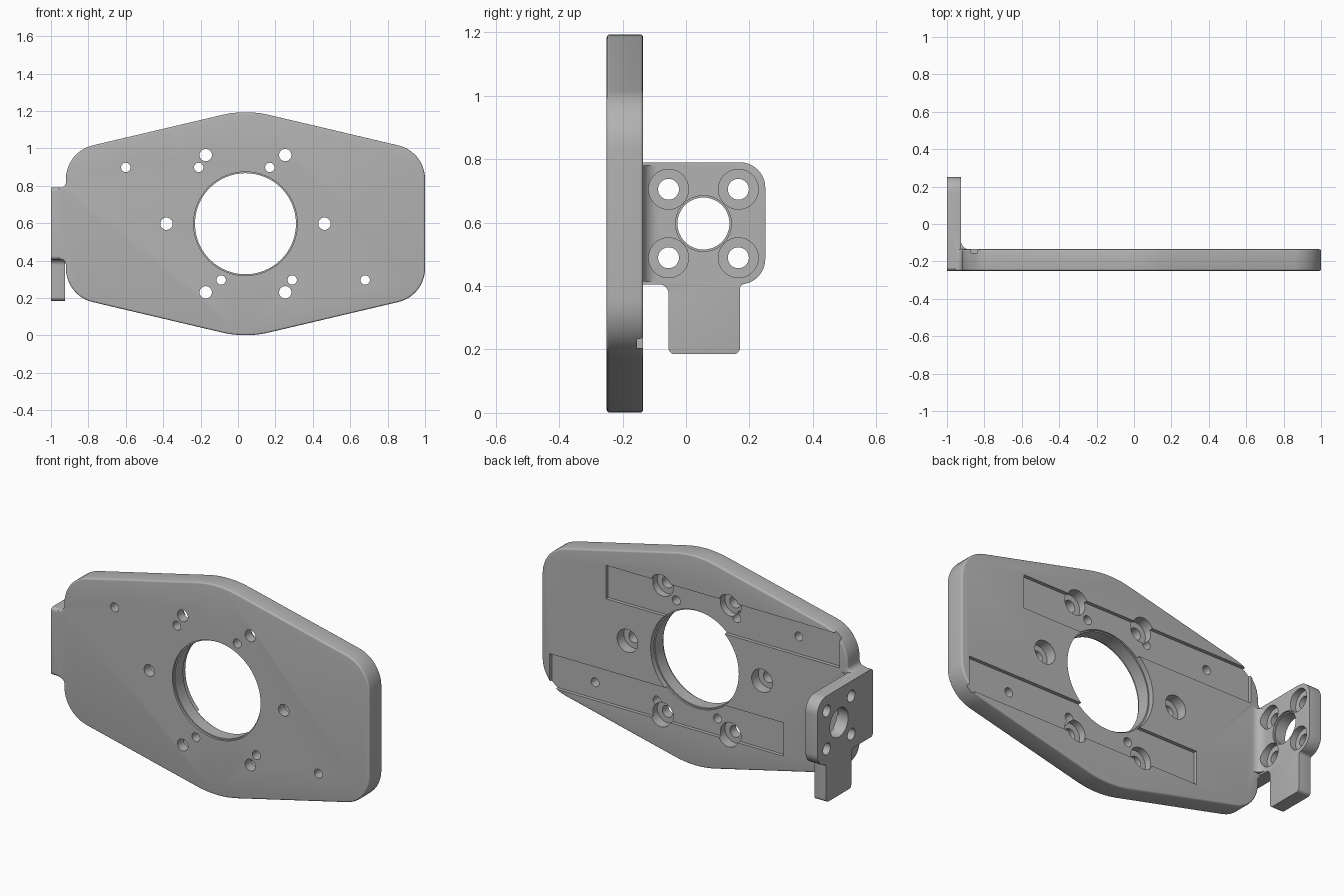
import bpy, bmesh, math
from mathutils import Matrix, Vector

cube = bpy.data.objects.get("Cube")
if cube:
    bpy.data.objects.remove(cube, do_unlink=True)

GREY = (0.45, 0.45, 0.45, 1)
metal = bpy.data.materials.new("satin grey")
metal.use_nodes = True
metal.diffuse_color = GREY
metal.node_tree.nodes["Principled BSDF"].inputs["Base Color"].default_value = GREY

FRONT, BACK = -0.25, -0.135      # plate faces
OUTER, INNER = -1.0, -0.925      # side flange faces
CX, CZ = 0.04, 0.597             # plate centre


def rounded(corners, steps=10):
    """Polygon from (u, v, radius) corners, each rounded by an arc."""
    out = []
    for i, (u, v, r) in enumerate(corners):
        p = Vector((u, v))
        a = (Vector(corners[i - 1][:2]) - p).normalized()
        b = (Vector(corners[(i + 1) % len(corners)][:2]) - p).normalized()
        if r == 0:
            out.append(p)
            continue
        half = a.angle(b) / 2
        centre = p + (a + b).normalized() * r / math.sin(half)
        start = p + a * r / math.tan(half) - centre
        end = p + b * r / math.tan(half) - centre
        sweep = start.angle(end)
        for k in range(steps + 1):
            t = k / steps
            out.append(centre + (start * math.sin((1 - t) * sweep)
                                 + end * math.sin(t * sweep)) / math.sin(sweep))
    return out


def finish(name, bm):
    bmesh.ops.recalc_face_normals(bm, faces=bm.faces)
    mesh = bpy.data.meshes.new(name)
    bm.to_mesh(mesh)
    bm.free()
    mesh.materials.append(metal)
    ob = bpy.data.objects.new(name, mesh)
    bpy.context.collection.objects.link(ob)
    return ob


def extrude(name, points, place, depth, bevel=0):
    """Extrude a 2D outline; place maps (u, v) to 3D."""
    bm = bmesh.new()
    face = bm.faces.new([bm.verts.new(place(*p)) for p in points])
    ext = bmesh.ops.extrude_face_region(bm, geom=[face])
    moved = [g for g in ext["geom"] if isinstance(g, bmesh.types.BMVert)]
    bmesh.ops.translate(bm, verts=moved, vec=depth)
    ob = finish(name, bm)
    if bevel:
        mod = ob.modifiers.new("soft edges", 'BEVEL')
        mod.width, mod.segments = bevel, 4
        mod.limit_method, mod.angle_limit = 'ANGLE', math.radians(50)
    return ob


def drill(bm, axis, u, z, r, a, b, sides=32):
    """Cylinder running from a to b along the given axis."""
    mid = (a + b) / 2
    if axis == 'Y':
        m = Matrix.Translation((u, mid, z)) @ Matrix.Rotation(math.pi / 2, 4, 'X')
    else:
        m = Matrix.Translation((mid, u, z)) @ Matrix.Rotation(math.pi / 2, 4, 'Y')
    bmesh.ops.create_cone(bm, cap_ends=True, segments=sides, radius1=r, radius2=r,
                          depth=abs(b - a), matrix=m)


def combine(ob, other, operation):
    mod = ob.modifiers.new(other.name, 'BOOLEAN')
    mod.operation, mod.object, mod.solver = operation, other, 'EXACT'
    other.hide_render = True


# Main plate with a short ear on its right edge
half_w, corner_z, apex = 0.96, 0.385, 0.611
left, right = CX - half_w, CX + half_w
plate = extrude("mounting_plate", rounded([
    (CX, CZ + apex, 0.55), (right, CZ + corner_z, 0.185),
    (right, CZ - corner_z, 0.185), (CX, CZ - apex, 0.55),
    (left, CZ - corner_z, 0.185), (left, 0.405, 0.03),
    (-0.96, 0.405, 0), (-0.96, 0.79, 0),
    (left, 0.79, 0.03), (left, CZ + corner_z, 0.185)]),
    lambda u, v: (u, FRONT, v), (0, BACK - FRONT, 0), 0.016)

# Side flange with its hanging leg
flange = extrude("side_flange", rounded([
    (FRONT, 0.79, 0.02), (0.25, 0.79, 0.08), (0.25, 0.41, 0.08),
    (0.17, 0.405, 0.015), (0.17, 0.185, 0.02), (-0.055, 0.185, 0.02),
    (-0.055, 0.405, 0.03), (FRONT, 0.405, 0.02)]),
    lambda u, v: (OUTER, u, v), (INNER - OUTER, 0, 0), 0.014)

# Concave fillet in the corner between flange and plate
R = 0.045
arc = [(INNER + R - R * math.cos(t), BACK + R - R * math.sin(t))
       for t in [k * math.pi / 16 for k in range(9)]]
web = arc + [(INNER + R, BACK - 0.02), (INNER - 0.02, BACK - 0.02),
             (INNER - 0.02, BACK + R)]
fillet = extrude("inner_fillet", web, lambda u, v: (u, v, 0.415), (0, 0, 0.365))

# Hole positions
bolts = [(CX + sx * 0.2125, CZ + sz * 0.367) for sx in (-1, 1) for sz in (-1, 1)]
bolts += [(CX - 0.4225, CZ), (CX + 0.4225, CZ)]
pins = [(CX + s * dx, CZ + s * 0.301) for s in (-1, 1) for dx in (-0.64, -0.25, 0.13)]
flange_bolts = [(0.055 + sy * 0.11, CZ + sz * 0.108) for sy in (-1, 1) for sz in (-1, 1)]

# Through holes
bm = bmesh.new()
drill(bm, 'Y', CX, CZ, 0.27, -0.4, 0, 96)
for x, z in bolts:
    drill(bm, 'Y', x, z, 0.033, -0.4, 0)
for x, z in pins:
    drill(bm, 'Y', x, z, 0.025, -0.4, 0)
drill(bm, 'X', 0.055, CZ, 0.082, -1.1, -0.8, 48)
for y, z in flange_bolts:
    drill(bm, 'X', y, z, 0.033, -1.1, -0.8)
holes = finish("hole_cutter", bm)

# Counterbores and stepped rims
bm = bmesh.new()
drill(bm, 'Y', CX, CZ, 0.277, -0.4, FRONT + 0.012, 96)
drill(bm, 'Y', CX, CZ, 0.277, BACK - 0.03, 0, 96)
for x, z in bolts:
    drill(bm, 'Y', x, z, 0.065, BACK - 0.06, 0)
drill(bm, 'X', 0.055, CZ, 0.088, INNER - 0.012, -0.8, 48)
for y, z in flange_bolts:
    drill(bm, 'X', y, z, 0.063, INNER - 0.035, -0.84)
bores = finish("counterbore_cutter", bm)

# Two shallow slots in the back face, one the half-turn of the other
bm = bmesh.new()
for s in (-1, 1):
    centre = (CX + s * 0.177, BACK + 0.01, CZ - s * 0.298)
    bmesh.ops.create_cube(bm, size=1, matrix=Matrix.Translation(centre)
                          @ Matrix.Diagonal((1.468, 0.06, 0.19, 1)))
slots = finish("slot_cutter", bm)

combine(plate, flange, 'UNION')
combine(plate, fillet, 'UNION')
for cutter in (holes, bores, slots):
    combine(plate, cutter, 'DIFFERENCE')

# Bake the result and drop the helpers
bpy.context.view_layer.update()
deps = bpy.context.evaluated_depsgraph_get()
baked = bpy.data.meshes.new_from_object(plate.evaluated_get(deps))
plate.modifiers.clear()
plate.data = baked
baked.name = "mounting_plate"
for helper in (flange, fillet, holes, bores, slots):
    bpy.data.objects.remove(helper, do_unlink=True)

# Crisp edges, smooth rounds
bpy.ops.object.select_all(action='DESELECT')
plate.select_set(True)
bpy.context.view_layer.objects.active = plate
bpy.ops.object.shade_smooth_by_angle(angle=math.radians(35))
